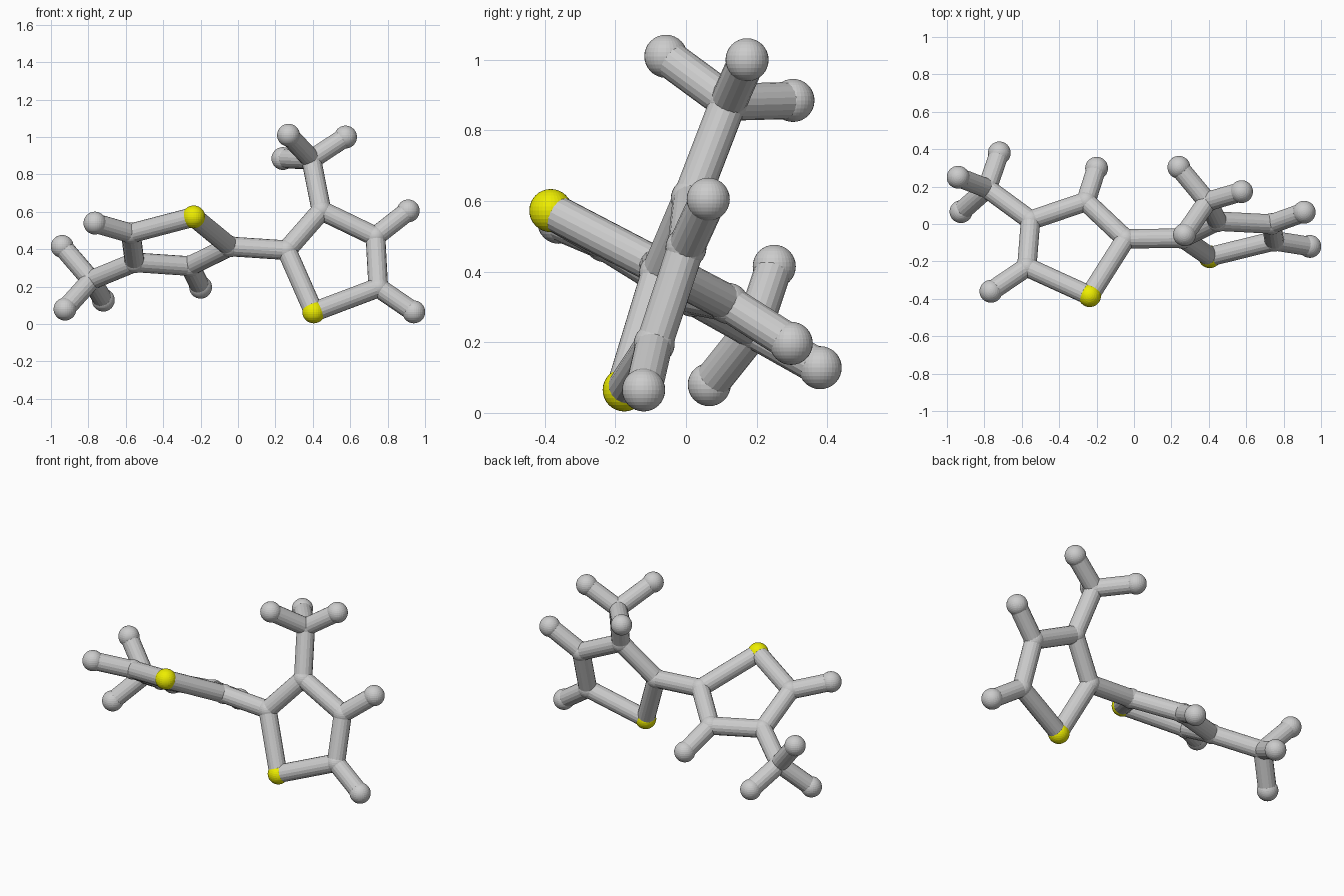
import bpy
from mathutils import Vector

if "Cube" in bpy.data.objects:
    bpy.data.objects.remove(bpy.data.objects["Cube"])

R_BALL, R_STICK = 0.061, 0.0525

yellow = bpy.data.materials.new("yellow")
yellow.diffuse_color = (0.85, 0.85, 0.0, 1)
yellow.use_nodes = True
yellow.node_tree.nodes["Principled BSDF"].inputs["Base Color"].default_value = yellow.diffuse_color

# Joint positions: s = yellow ball, c = ring or branch joint, h = end ball
joints = {
    # upright ring on the right
    "s1": (0.405, -0.175, 0.065), "c1": (0.26, -0.075, 0.395),
    "c2": (0.446, 0.015, 0.607), "c3": (0.735, 0.0, 0.468),
    "c4": (0.75, -0.09, 0.195), "h1": (0.91, 0.063, 0.605),
    "h2": (0.94, -0.12, 0.065),
    # three-ended branch on top
    "c5": (0.392, 0.12, 0.88), "h3": (0.27, -0.057, 1.01),
    "h4": (0.575, 0.173, 1.0), "h5": (0.24, 0.303, 0.885),
    # tilted ring on the left
    "s2": (-0.237, -0.383, 0.573), "c6": (-0.045, -0.08, 0.415),
    "c7": (-0.257, 0.12, 0.31), "c8": (-0.553, 0.02, 0.33),
    "c9": (-0.573, -0.23, 0.485), "h6": (-0.2, 0.298, 0.197),
    "h7": (-0.765, -0.36, 0.54),
    # three-ended branch on the left
    "c10": (-0.785, 0.19, 0.235), "h8": (-0.94, 0.25, 0.415),
    "h9": (-0.925, 0.066, 0.08), "h10": (-0.72, 0.38, 0.128),
}

sticks = """s1-c1 c1-c2 c2-c3 c3-c4 c4-s1 c3-h1 c4-h2 c2-c5 c5-h3 c5-h4 c5-h5
c1-c6 s2-c6 c6-c7 c7-c8 c8-c9 c9-s2 c7-h6 c9-h7 c8-c10 c10-h8 c10-h9 c10-h10"""


def ball(key, pos):
    kind = {"s": "yellow_ball", "c": "joint_ball", "h": "end_ball"}[key[0]]
    r = 0.058 if key[0] == "c" else R_BALL
    bpy.ops.mesh.primitive_uv_sphere_add(segments=32, ring_count=16, radius=r, location=pos)
    ob = bpy.context.object
    ob.name = f"{kind}_{key[1:]}"
    if key[0] == "s":
        ob.data.materials.append(yellow)


def stick(pair):
    a, b = (Vector(joints[k]) for k in pair.split("-"))
    d = b - a
    bpy.ops.mesh.primitive_cylinder_add(vertices=18, radius=R_STICK, depth=d.length,
                                        location=(a + b) / 2)
    ob = bpy.context.object
    ob.name = "stick_" + pair.replace("-", "_")
    ob.rotation_euler = d.to_track_quat('Z', 'Y').to_euler()


# Balls at every joint
for key, pos in joints.items():
    ball(key, pos)

# Sticks joining them
for pair in sticks.split():
    stick(pair)
